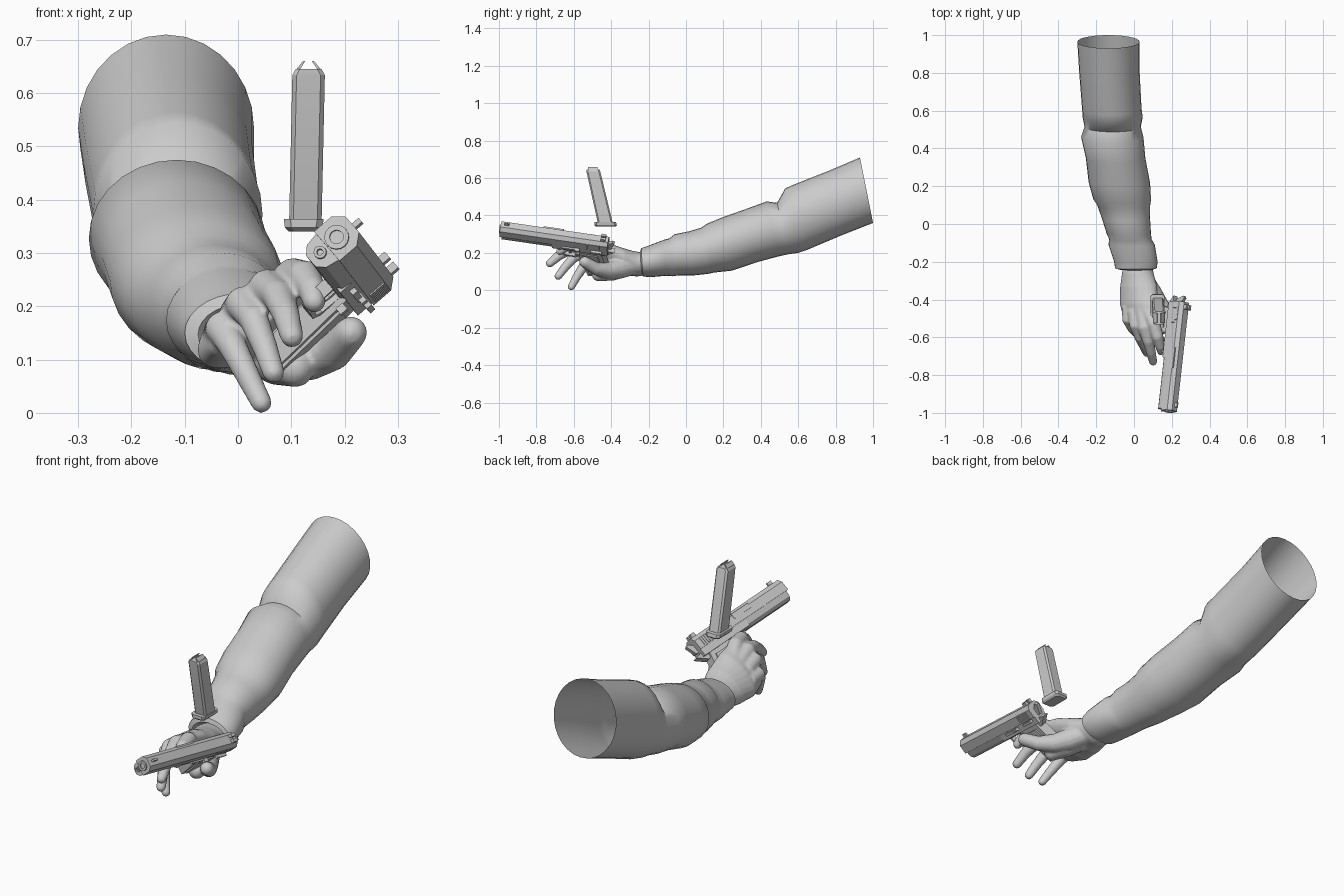
import bpy, bmesh, math
from mathutils import Vector

if "Cube" in bpy.data.objects:
    bpy.data.objects.remove(bpy.data.objects["Cube"])

grey = bpy.data.materials.new("plain_grey")
grey.diffuse_color = (0.6, 0.6, 0.6, 1)
grey.use_nodes = True
grey.node_tree.nodes["Principled BSDF"].inputs["Base Color"].default_value = grey.diffuse_color


def finish(name, bm, angle=35):
    bmesh.ops.recalc_face_normals(bm, faces=bm.faces)
    me = bpy.data.meshes.new(name)
    bm.to_mesh(me)
    bm.free()
    ob = bpy.data.objects.new(name, me)
    bpy.context.collection.objects.link(ob)
    me.materials.append(grey)
    select([ob])
    bpy.ops.object.shade_smooth_by_angle(angle=math.radians(angle))
    return ob


def select(obs):
    bpy.ops.object.select_all(action='DESELECT')
    for o in obs:
        o.select_set(True)
    bpy.context.view_layer.objects.active = obs[0]


def loft(name, rings, cap=True, angle=35, closed=False):
    """Skin a list of point rings."""
    bm = bmesh.new()
    vs = [[bm.verts.new(p) for p in r] for r in rings]
    n = len(rings[0])
    pairs = list(zip(vs, vs[1:])) + ([(vs[-1], vs[0])] if closed else [])
    for a, b in pairs:
        for i in range(n):
            bm.faces.new((a[i], a[(i + 1) % n], b[(i + 1) % n], b[i]))
    if cap and not closed:
        bm.faces.new(vs[0])
        bm.faces.new(vs[-1])
    return finish(name, bm, angle)


def angles(n):
    return [2 * math.pi * i / n for i in range(n)]


# --- sleeve: y, bottom z, top z, left x, right x, tilt ---
sleeve_rows = [
    (.965, .36, .71, -.30, .03, .2), (.8, .295, .64, -.29, .03, .2),
    (.61, .215, .565, -.275, .04, .2), (.565, .2, .545, -.272, .046, .2),
    (.515, .192, .468, -.262, .036, .2), (.46, .18, .475, -.28, .05, .2),
    (.35, .15, .435, -.255, .06, .2), (.22, .105, .39, -.24, .085, .18),
    (.13, .095, .355, -.215, .09, .16), (.10, .088, .335, -.195, .086, .15),
    (.03, .08, .315, -.17, .085, .12), (-.05, .08, .30, -.145, .09, .1),
    (-.08, .075, .277, -.132, .093, .1), (-.11, .078, .27, -.135, .11, .08),
    (-.20, .07, .237, -.105, .125, .06), (-.235, .075, .225, -.10, .12, .06),
    (-.242, .09, .205, -.075, .10, .06), (-.21, .1, .19, -.05, .09, .06)]
rings = []
for y, z0, z1, x0, x1, t in sleeve_rows:
    rz, rx = (z1 - z0) / 2, (x1 - x0) / 2
    rings.append([((x0 + x1) / 2 + rx * math.cos(a), y - t * rz * math.sin(a),
                   (z0 + z1) / 2 + rz * math.sin(a)) for a in angles(28)])
loft("sleeve", rings, cap=False, angle=50)

# --- palm: y, centre x, centre z, half width, half thickness, roll ---
palm_rows = [(-.20, .02, .14, .075, .055, 8), (-.26, .02, .14, .085, .066, 12),
             (-.33, .025, .15, .105, .066, 26), (-.42, .025, .17, .12, .058, 38),
             (-.50, .035, .19, .115, .045, 42), (-.54, .045, .20, .10, .033, 42)]
rings = []
for y, cx, cz, w, h, roll in palm_rows:
    c, s = math.cos(math.radians(roll)), math.sin(math.radians(roll))
    ring = []
    for a in angles(24):
        p, q = w * math.cos(a), h * math.sin(a)
        ring.append((cx + p * c - q * s, y, cz + p * s + q * c))
    rings.append(ring)
hand_parts = [loft("hand", rings)]


def finger(name, pts, radii):
    """Round tube along a path with a domed tip."""
    pts = [Vector(p) for p in pts]
    end = (pts[-1] - pts[-2]).normalized()
    r, tip = radii[-1], pts[-1]
    pts[-1] = tip - end * r
    stations = list(zip(pts, radii))
    stations += [(pts[-1] + end * r * k, r * math.sqrt(1 - k * k)) for k in (.4, .75, .97)]
    out = []
    for i, (p, rad) in enumerate(stations):
        d = (stations[min(i + 1, len(stations) - 1)][0] - stations[max(i - 1, 0)][0]).normalized()
        u = d.cross(Vector((1, 0, 0))).normalized()
        v = d.cross(u)
        out.append([p + rad * (math.cos(a) * u + math.sin(a) * v) for a in angles(14)])
    hand_parts.append(loft(name, out))


finger("index_finger", [(.07, -.46, .225), (.105, -.53, .255), (.125, -.6, .255),
                        (.14, -.65, .23), (.145, -.69, .195)], [.035, .037, .032, .026, .022])
finger("middle_finger", [(.04, -.46, .21), (.055, -.55, .235), (.075, -.62, .22),
                         (.09, -.68, .185), (.105, -.745, .13)], [.035, .036, .03, .026, .022])
finger("ring_finger", [(.0, -.46, .185), (.01, -.54, .205), (.03, -.60, .175),
                       (.05, -.645, .125), (.072, -.695, .06)], [.036, .034, .028, .024, .021])
finger("little_finger", [(-.03, -.44, .15), (-.03, -.51, .16), (-.01, -.55, .125),
                         (.018, -.585, .07), (.052, -.622, .003)], [.036, .032, .027, .023, .02])
finger("thumb", [(.05, -.29, .13), (.09, -.36, .115), (.135, -.42, .105),
                 (.18, -.48, .115), (.225, -.565, .165)], [.05, .055, .045, .035, .031])
finger("palm_heel", [(.04, -.33, .12), (.08, -.4, .105), (.12, -.5, .075)], [.05, .055, .038])

# blend the palm and fingers into one skin
select(hand_parts)
bpy.ops.object.join()
hand = hand_parts[0]
rm = hand.modifiers.new("blend", 'REMESH')
rm.mode, rm.voxel_size, rm.use_smooth_shade = 'VOXEL', .006, True
sm = hand.modifiers.new("soften", 'SMOOTH')
sm.factor, sm.iterations = .5, 5

# --- pistol frame: l runs from rear to muzzle, s to the side, u up ---
MUZZLE = Vector((.185, -.995, .33))
F = Vector((-.11, -.983, .143)).normalized()
U = Vector((.75, 0, .65))
U = (U - U.dot(F) * F).normalized()
S = U.cross(F).normalized()
if S.x < 0:
    S = -S


def gun(l, s, u):
    return MUZZLE + F * (l - .59) + S * s + U * u


def side_prism(name, pts, s0, s1):
    """Side outline (l, u) with thickness from s0 to s1."""
    return loft(name, [[gun(l, s, u) for l, u in pts] for s in (s0, s1)], angle=25)


def long_prism(name, pts, l0, l1):
    """Cross-section (s, u) swept along the pistol."""
    return loft(name, [[gun(l, s, u) for s, u in pts] for l in (l0, l1)], angle=25)


def block(name, l0, l1, s0, s1, u0, u1):
    return side_prism(name, [(l0, u0), (l1, u0), (l1, u1), (l0, u1)], s0, s1)


half = [(.037, -.025), (.037, .018), (.020, .038)]
long_prism("slide", half + [(-s, u) for s, u in reversed(half)], 0, .585)
half = [(.014, -.066), (.028, -.052), (.033, -.025)]
long_prism("dust_cover", half + [(-s, u) for s, u in reversed(half)], .16, .575)
block("frame", .0, .3, -.032, .032, -.06, -.025)

# barrel with open bore, and the recoil rod under it
pipe = [(.56, .023), (.592, .023), (.592, .013), (.57, .013), (.57, .004)]
loft("barrel", [[gun(l, r * math.cos(a), r * math.sin(a)) for a in angles(16)]
                for l, r in pipe])
rod = [(.56, .012), (.586, .012), (.586, .006), (.575, .006)]
loft("recoil_rod", [[gun(l, r * math.cos(a), -.042 + r * math.sin(a)) for a in angles(12)]
                    for l, r in rod])

# grip, side panels and tail
side_prism("grip", [(.04, -.04), (.17, -.04), (.155, -.1), (.105, -.25), (-.015, -.235),
                    (.02, -.11)], -.026, .026)
for sgn in (-1, 1):
    side_prism("grip_panel", [(.055, -.08), (.14, -.08), (.095, -.235), (.005, -.225)],
               sgn * .024, sgn * .032)
side_prism("grip_tail", [(-.035, -.045), (.06, -.03), (.06, -.08), (.015, -.08)], -.016, .016)

# trigger guard and trigger
guard = [(.15, -.06), (.155, -.115), (.175, -.13), (.235, -.128), (.265, -.105), (.275, -.055)]
inner = [(.162, -.06), (.166, -.108), (.18, -.12), (.231, -.118), (.256, -.1), (.264, -.055)]
side_prism("trigger_guard", guard + inner[::-1], -.013, .013)
side_prism("trigger", [(.19, -.055), (.208, -.055), (.2, -.08), (.212, -.108), (.2, -.108),
                       (.186, -.08)], -.007, .007)

# sights, hammer and controls
block("front_sight", .54, .565, -.005, .005, .036, .055)
for sgn in (-1, 1):
    block("rear_sight", .015, .04, sgn * .005, sgn * .02, .036, .056)
side_prism("hammer", [(.01, -.03), (.01, .0), (-.022, .026), (-.034, .018), (-.015, -.03)],
           -.009, .009)
block("slide_stop", .15, .25, .03, .042, -.045, -.033)
block("slide_stop_tab", .15, .175, .03, .052, -.042, -.03)
block("safety_lever", .03, .09, .03, .05, -.04, -.028)
block("magazine_button", .15, .17, .025, .04, -.085, -.068)
block("ejection_cover", .25, .36, -.039, -.02, .0, .025)
for sgn in (-1, 1):
    for i in range(7):
        l = .03 + i * .013
        block("slide_serration", l, l + .006, sgn * .035, sgn * .0395, -.02, .016)

# --- loose magazine ---


def mag_ring(z, y0, y1, x0, x1, c):
    return [(x0 + c, y0, z), (x1 - c, y0, z), (x1, y0 + c, z), (x1, y1 - c, z),
            (x1 - c, y1, z), (x0 + c, y1, z), (x0, y1 - c, z), (x0, y0 + c, z)]


loft("magazine_body", [mag_ring(.362, -.472, -.392, .096, .157, .008),
                       mag_ring(.634, -.532, -.458, .102, .163, .008),
                       mag_ring(.645, -.532, -.462, .108, .157, .008)], angle=25)
loft("magazine_base", [mag_ring(.34, -.480, -.378, .096, .150, .012),
                       mag_ring(.348, -.490, -.370, .088, .158, .012),
                       mag_ring(.364, -.490, -.374, .086, .161, .012)], angle=25)
for x0, x1 in ((.108, .122), (.157, .143)):
    loft("magazine_lip", [[(x0, y, .643), (x1, y, .66), (x1 + (x1 - x0) * .3, y, .66),
                           (x0 + (x1 - x0) * .5, y, .643)] for y in (-.525, -.472)], angle=25)
